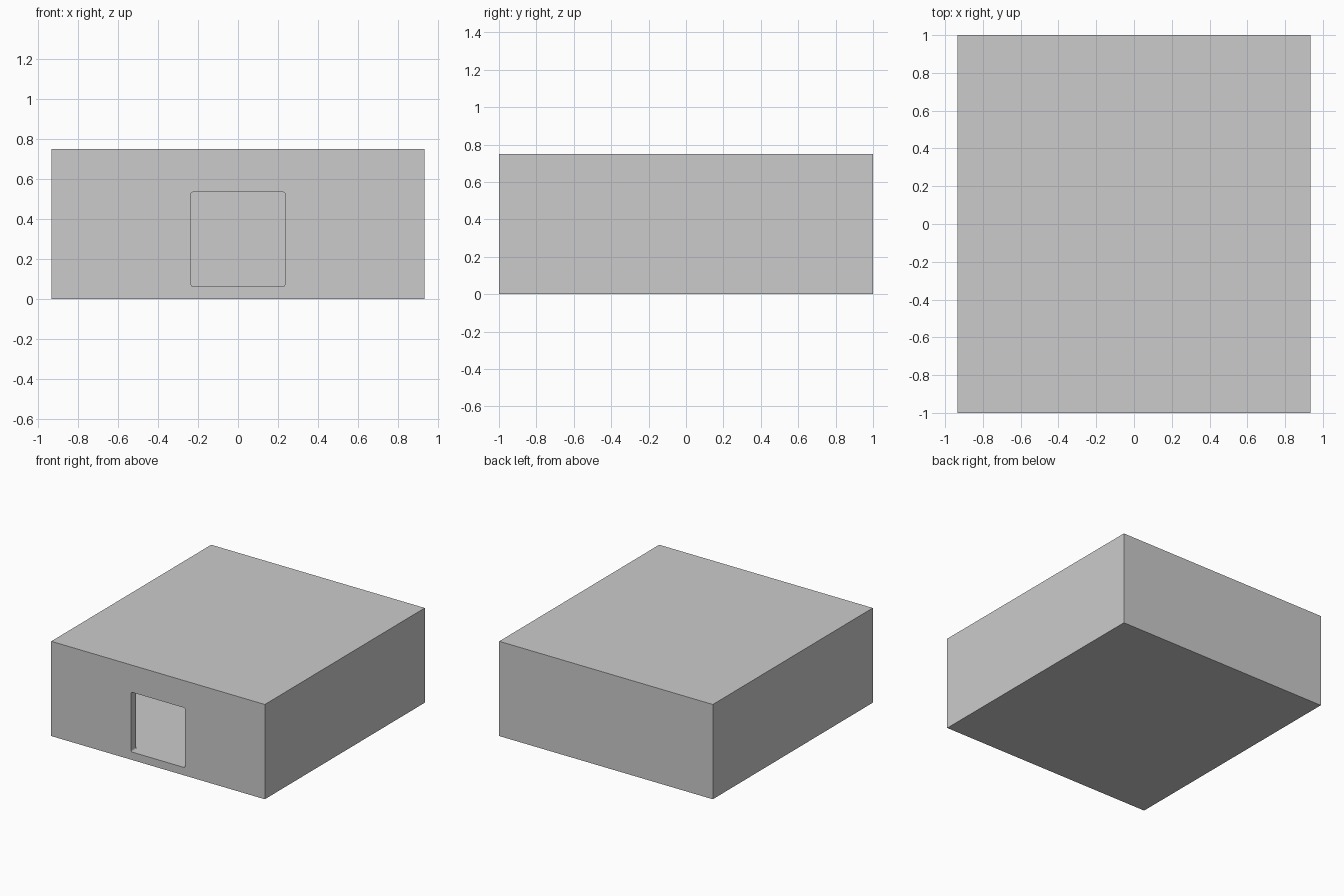
import bpy, bmesh
from mathutils import Vector

if "Cube" in bpy.data.objects:
    bpy.data.objects.remove(bpy.data.objects["Cube"])

W, D, H, WALL = 1.87, 2.0, 0.75, 0.0625   # outer size and wall thickness


def box(name, lo, hi, corner=0.0):
    """Box from min to max corner; corner rounds the edges running along y."""
    lo, hi = Vector(lo), Vector(hi)
    bm = bmesh.new()
    bmesh.ops.create_cube(bm, size=1)
    for v in bm.verts:
        v.co = Vector(h if c > 0 else l for c, l, h in zip(v.co, lo, hi))
    if corner:
        edges = [e for e in bm.edges
                 if abs(e.verts[0].co.y - e.verts[1].co.y) > 1e-4]
        bmesh.ops.bevel(bm, geom=edges, offset=corner, segments=4,
                        profile=0.5, affect='EDGES')
    mesh = bpy.data.meshes.new(name)
    bm.to_mesh(mesh)
    bm.free()
    ob = bpy.data.objects.new(name, mesh)
    bpy.context.collection.objects.link(ob)
    return ob


def cut(target, cutter):
    """Subtract cutter from target, then discard it."""
    mod = target.modifiers.new("cut", 'BOOLEAN')
    mod.operation, mod.solver, mod.object = 'DIFFERENCE', 'EXACT', cutter
    bpy.context.view_layer.objects.active = target
    bpy.ops.object.modifier_apply(modifier=mod.name)
    bpy.data.objects.remove(cutter)


# Closed outer case
case = box("hollow_case", (-W / 2, -D / 2, 0), (W / 2, D / 2, H))

# Interior cavity
cut(case, box("cavity_cutter", (-W / 2 + WALL, -D / 2 + WALL, WALL),
              (W / 2 - WALL, D / 2 - WALL, H - WALL)))

# Front opening, its sill level with the interior floor
cut(case, box("opening_cutter", (-0.2365, -D / 2 - 0.1, WALL),
              (0.2365, -D / 2 + 0.3, 0.535), corner=0.012))
